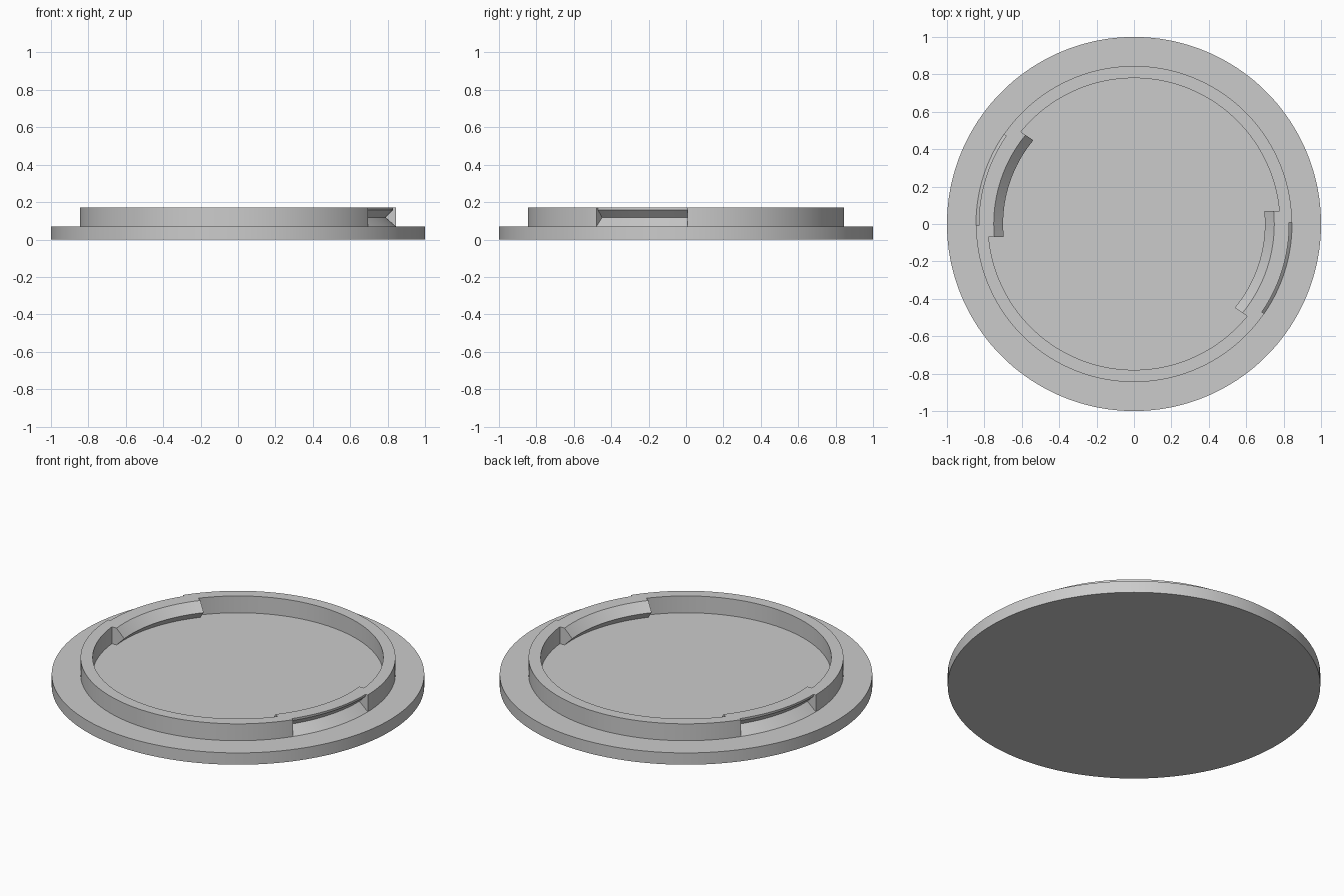
import bpy
import bmesh
from math import asin, cos, sin, pi, radians

cube = bpy.data.objects.get("Cube")
if cube:
    bpy.data.objects.remove(cube)

SEGMENTS = 180
FLANGE = 0.07          # flange thickness
TOP = 0.17             # rim top

grey = bpy.data.materials.new("plain grey")
grey.use_nodes = True
colour = (0.6, 0.6, 0.6, 1)
grey.diffuse_color = colour
grey.node_tree.nodes["Principled BSDF"].inputs["Base Color"].default_value = colour


def sweep(name, profile, start=0, end=2 * pi, offset=0, steps=SEGMENTS, closed=True):
    """Sweep an (r, z) profile round z; open ends are pushed out parallel by offset."""
    bm = bmesh.new()
    rings = []
    for i in range(steps if closed else steps + 1):
        t = i / steps
        ring = []
        for r, z in profile:
            extra = asin(offset / r)
            a = (start - extra) * (1 - t) + (end + extra) * t
            ring.append(bm.verts.new((r * cos(a), r * sin(a), z)))
        rings.append(ring)
    n = len(profile)
    for i in range(steps):
        a, b = rings[i], rings[(i + 1) % len(rings)]
        for j in range(n):
            k = (j + 1) % n
            bm.faces.new((a[j], a[k], b[k], b[j]))
    if not closed:
        bm.faces.new(rings[0])
        bm.faces.new(rings[-1])
    bmesh.ops.recalc_face_normals(bm, faces=bm.faces)
    mesh = bpy.data.meshes.new(name)
    bm.to_mesh(mesh)
    bm.free()
    mesh.materials.append(grey)
    obj = bpy.data.objects.new(name, mesh)
    bpy.context.collection.objects.link(obj)
    return obj


def smooth(obj):
    bpy.ops.object.select_all(action="DESELECT")
    obj.select_set(True)
    bpy.context.view_layer.objects.active = obj
    bpy.ops.object.shade_smooth_by_angle(angle=radians(25))


def combine(target, other, operation):
    """Apply a boolean and remove the helper."""
    mod = target.modifiers.new(operation, "BOOLEAN")
    mod.operation = operation
    mod.solver = "EXACT"
    mod.object = other
    bpy.context.view_layer.objects.active = target
    bpy.ops.object.modifier_apply(modifier=mod.name)
    bpy.data.objects.remove(other)


# Flat flange disc
bpy.ops.mesh.primitive_cylinder_add(vertices=SEGMENTS, radius=1, depth=FLANGE,
                                    location=(0, 0, FLANGE / 2))
flange = bpy.context.object
flange.name = "flange_disc"
flange.data.materials.append(grey)
smooth(flange)

# Raised rim
rim = sweep("raised_rim", [(0.845, 0.05), (0.845, TOP), (0.78, TOP), (0.78, 0.05)])

# Two opposite grip grooves: an inward ridge, with a V cut behind it
ridge_profile = [(0.81, TOP), (0.75, TOP), (0.70, 0.12), (0.75, FLANGE),
                 (0.75, 0.06), (0.81, 0.06)]
groove_profile = [(0.79, 0.118), (0.83, 0.158), (0.83, 0.19), (0.87, 0.19), (0.87, 0.048)]
for turn in (0, pi):
    start, end = turn - radians(34), turn
    ridge = sweep("grip_ridge", ridge_profile, start, end, 0.07, 24, False)
    combine(rim, ridge, "UNION")
    groove = sweep("groove_cutter", groove_profile, start, end, 0.008, 24, False)
    groove.hide_render = True
    combine(rim, groove, "DIFFERENCE")
smooth(rim)
